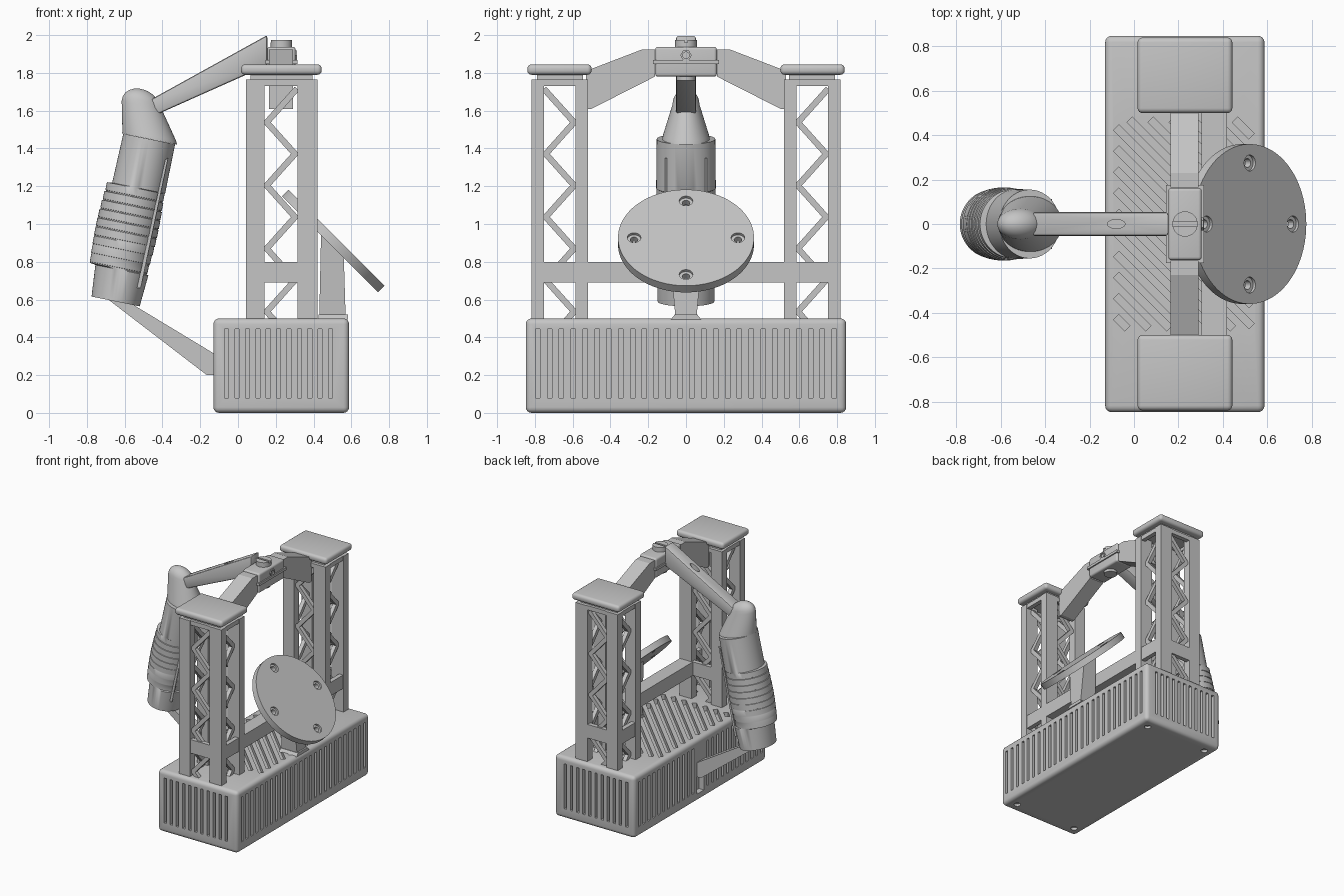
import bpy, bmesh
from math import sin, cos, pi, sqrt
from mathutils import Vector, Matrix

cube = bpy.data.objects.get("Cube")
if cube:
    bpy.data.objects.remove(cube)

grey = bpy.data.materials.new("light_grey")
grey.use_nodes = True
COLOUR = (0.56, 0.56, 0.56, 1)
grey.diffuse_color = COLOUR
grey.node_tree.nodes["Principled BSDF"].inputs["Base Color"].default_value = COLOUR


def finish(bm, name, smooth=False):
    bmesh.ops.recalc_face_normals(bm, faces=bm.faces)
    mesh = bpy.data.meshes.new(name)
    bm.to_mesh(mesh)
    bm.free()
    mesh.materials.append(grey)
    ob = bpy.data.objects.new(name, mesh)
    bpy.context.collection.objects.link(ob)
    if smooth:
        shade(ob)
    return ob


def shade(ob):
    bpy.ops.object.select_all(action='DESELECT')
    ob.select_set(True)
    bpy.context.view_layer.objects.active = ob
    bpy.ops.object.shade_smooth_by_angle(angle=0.6)


def add_box(bm, x, y, z, rot=Matrix()):
    """Box from (low, high) ranges, turned about its own centre."""
    mid = Vector([(a + b) / 2 for a, b in (x, y, z)])
    size = Matrix.Diagonal([b - a for a, b in (x, y, z)] + [1])
    return bmesh.ops.create_cube(bm, size=1, matrix=Matrix.Translation(mid) @ rot @ size)["verts"]


def box(name, x, y, z, bevel=0):
    bm = bmesh.new()
    add_box(bm, x, y, z)
    if bevel:
        bmesh.ops.bevel(bm, geom=bm.edges[:], offset=bevel, segments=4, profile=0.5, affect='EDGES')
    return finish(bm, name, bevel > 0)


def add_cyl(bm, at, r, h, rot=Matrix(), sides=32):
    bmesh.ops.create_cone(bm, cap_ends=True, segments=sides, radius1=r, radius2=r,
                          depth=h, matrix=Matrix.Translation(at) @ rot)


def cyl(name, at, r, h, rot=Matrix(), sides=32):
    bm = bmesh.new()
    add_cyl(bm, at, r, h, rot, sides)
    return finish(bm, name, True)


def prism(name, pts, axis, low, high, bevel=0):
    """Extrude a side profile along x (points are y,z) or y (points are x,z)."""
    bm = bmesh.new()
    place = (lambda p, d: (d, p[0], p[1])) if axis == 'x' else (lambda p, d: (p[0], d, p[1]))
    face = bm.faces.new([bm.verts.new(place(p, low)) for p in pts])
    out = bmesh.ops.extrude_face_region(bm, geom=[face])["geom"]
    shift = Vector(place((0, 0), high - low))
    bmesh.ops.translate(bm, vec=shift, verts=[v for v in out if isinstance(v, bmesh.types.BMVert)])
    if bevel:
        bmesh.ops.bevel(bm, geom=bm.edges[:], offset=bevel, segments=2, profile=0.5, affect='EDGES')
    return finish(bm, name, bevel > 0)


def cut(ob, bm):
    """Subtract the cutter mesh and bake the result."""
    cutter = finish(bm, "cutter")
    cutter.hide_render = True
    mod = ob.modifiers.new("cut", 'BOOLEAN')
    mod.object, mod.operation, mod.solver = cutter, 'DIFFERENCE', 'EXACT'
    bpy.context.view_layer.update()
    baked = bpy.data.meshes.new_from_object(ob.evaluated_get(bpy.context.evaluated_depsgraph_get()))
    ob.modifiers.clear()
    ob.data = baked
    bpy.data.objects.remove(cutter)
    shade(ob)


def loft(name, rings, u):
    """Skin ellipses (x, z, radius across, radius in y) lying in the u/y plane."""
    bm = bmesh.new()
    n, last = 48, None
    for x, z, ru, ry in rings:
        c = Vector((x, 0, z))
        ring = [bm.verts.new(c + u * ru * cos(2 * pi * i / n) + Vector((0, ry * sin(2 * pi * i / n), 0)))
                for i in range(n)]
        if last:
            for i in range(n):
                bm.faces.new((last[i], last[(i + 1) % n], ring[(i + 1) % n], ring[i]))
        else:
            bm.faces.new(ring)
        last = ring
    bm.faces.new(last)
    return finish(bm, name, True)


# Ventilated base
base = box("base", (-0.13, 0.588), (-0.848, 0.848), (0, 0.5), 0.03)
bm = bmesh.new()
for i in range(11):
    x = -0.06 + 0.055 * i
    for s in (-1, 1):
        add_box(bm, (x - 0.011, x + 0.011), sorted((s * 0.8, s * 0.9)), (0.08, 0.445))
for i in range(26):
    y = -0.785 + 0.0628 * i
    add_box(bm, (0.54, 0.65), (y - 0.012, y + 0.012), (0.08, 0.445))
    if abs(y) > 0.08:
        add_box(bm, (-0.2, -0.085), (y - 0.012, y + 0.012), (0.08, 0.445))
add_box(bm, (-0.2, -0.085), (-0.045, 0.045), (0.06, 0.2))
for i in range(16):
    c = -0.5 + 0.095 * i
    x0, x1 = max(-0.08, c - 0.47), min(0.53, c + 0.47)
    if x1 - x0 > 0.02:
        mx, half = (x0 + x1) / 2, (x1 - x0) / sqrt(2)
        add_box(bm, (mx - half, mx + half), (c - mx - 0.017, c - mx + 0.017), (0.46, 0.6),
                Matrix.Rotation(-pi / 4, 4, 'Z'))
for x in (-0.05, 0.505):
    for y in (-0.76, 0.76):
        add_cyl(bm, (x, y, 0), 0.025, 0.04)
cut(base, bm)

# Lattice towers
X0, X1, Y0, Y1 = 0.042, 0.422, 0.52, 0.817
for s, side in ((-1, "right"), (1, "left")):
    yr = lambda a, b: sorted((s * a, s * b))
    bm = bmesh.new()
    for x in ((X0, 0.14), (0.315, X1)):
        for y in ((Y0, Y0 + 0.065), (Y1 - 0.065, Y1)):
            add_box(bm, x, yr(*y), (0.49, 1.765))
    for z in ((0.69, 0.8), (1.73, 1.765)):
        for y in ((Y0 + 0.005, Y0 + 0.04), (Y1 - 0.04, Y1 - 0.005)):
            add_box(bm, (X0 + 0.01, X1 - 0.01), yr(*y), z)
        for x in ((X0 + 0.005, X0 + 0.04), (X1 - 0.04, X1 - 0.005)):
            add_box(bm, x, yr(Y0 + 0.01, Y1 - 0.01), z)
    finish(bm, side + "_tower_frame")

    # Zigzag braces on all four tower faces
    bm = bmesh.new()
    for i in range(8):
        za = 1.705 - 0.167 * i
        zb = max(za - 0.167, 0.49)
        ka = 0.075 if i % 2 == 0 else -0.075
        kb = ka - 2 * ka * (za - zb) / 0.167
        ends = [[Vector((0.227 + k, s * lev, z)) for k, z in ((ka, za), (kb, zb))]
                for lev in (Y0 + 0.035, Y1 - 0.035)]
        ends += [[Vector((lev, s * (0.6675 + k), z)) for k, z in ((ka, za), (kb, zb))]
                 for lev in (X0 + 0.06, X1 - 0.06)]
        for a, b in ends:
            d = b - a
            m = (Matrix.Translation((a + b) / 2) @ d.to_track_quat('Z', 'Y').to_matrix().to_4x4()
                 @ Matrix.Diagonal((0.032, 0.032, d.length + 0.03, 1)))
            bmesh.ops.create_cube(bm, size=1, matrix=m)
    finish(bm, side + "_tower_braces")
    box(side + "_tower_neck", (0.065, 0.395), yr(0.545, 0.79), (1.755, 1.8))
    box(side + "_tower_cap", (0.016, 0.443), yr(0.5, 0.84), (1.79, 1.845), 0.022)

# Beams joining the towers
box("lower_crossbar", (0.305, 0.42), (-0.55, 0.55), (0.69, 0.8))
half_arch = [(0.53, 1.61), (0.5, 1.61), (0.165, 1.78), (0.165, 1.925), (0.23, 1.925), (0.53, 1.81)]
prism("arch_right", [(-y, z) for y, z in half_arch], 'x', 0.165, 0.29)
prism("arch_left", half_arch, 'x', 0.165, 0.29)

# Clamp block with knob and nut
box("clamp_block", (0.155, 0.305), (-0.163, 0.163), (1.78, 1.938), 0.015)
box("clamp_flange", (0.145, 0.315), (-0.175, 0.175), (1.848, 1.868))
knob = cyl("clamp_knob", (0.23, 0, 1.95), 0.057, 0.05)
bm = bmesh.new()
add_box(bm, (0.1, 0.4), (-0.008, 0.008), (1.96, 2.02))
cut(knob, bm)
cyl("clamp_lower_disc", (0.23, 0, 1.775), 0.05, 0.03)
nut = cyl("clamp_nut", (0.306, 0, 1.893), 0.03, 0.014, Matrix.Rotation(pi / 2, 4, 'Y'), 6)
bm = bmesh.new()
add_cyl(bm, (0.31, 0, 1.893), 0.017, 0.01, Matrix.Rotation(pi / 2, 4, 'Y'))
cut(nut, bm)

# Upper handle arm with a shallow eyelet
arm = prism("upper_arm", [(-0.46, 1.66), (0.155, 2.0), (0.155, 1.84), (-0.44, 1.575)], 'y', -0.053, 0.053, 0.012)
bm = bmesh.new()
add_cyl(bm, (0, 0, 0), 0.02, 0.1)
bmesh.ops.transform(bm, matrix=Matrix.Translation((-0.08, 0, 1.88)) @ Matrix.Diagonal((2, 1, 1, 1)), verts=bm.verts)
cut(arm, bm)

# Tilted handle grip with fine grooves
U = Vector((0.98, 0, -0.2))
grip = [(-0.47, 1.45, 0.14, 0.155), (-0.526, 1.19, 0.143, 0.158)]
for i in range(9):
    t = i / 8
    swell = 0.156 + 0.009 * sin(pi * t)
    x, z = -0.541 - 0.083 * t, 1.19 - 0.38 * t
    for dz, r in ((0, swell), (0.04, swell), (0.041, swell - 0.003), (0.046, swell - 0.003)):
        grip.append((x - dz * 0.2, z - dz, r, r))
grip += [(-0.615, 0.755, 0.143, 0.155), (-0.648, 0.59, 0.13, 0.15)]
loft("handle_grip", grip, U)
dome = [(-0.468, 1.45, 0.148, 0.125), (-0.47, 1.47, 0.145, 0.122), (-0.51, 1.63, 0.108, 0.072)]
dome += [(-0.512, 1.63 + 0.085 * sin(a), 0.105 * cos(a), 0.072 * cos(a)) for a in (0.3, 0.6, 0.9, 1.2, 1.45)]
loft("handle_top", dome, U)
for s, side in ((-1, "right"), (1, "left")):
    prism(side + "_grip_rail", [(-0.37, 1.35), (-0.385, 1.34), (-0.535, 0.66), (-0.515, 0.66)],
          'y', s * 0.1, s * 0.112)

# Lower handle arm
prism("lower_arm", [(-0.70, 0.61), (-0.6, 0.6), (-0.12, 0.31), (-0.12, 0.2), (-0.165, 0.2)], 'y', -0.045, 0.045)

# Tilted round plate with countersunk holes
tilt = Matrix.Translation((0.504, 0, 0.91)) @ Matrix.Rotation(pi / 4, 4, 'Y')
bm = bmesh.new()
add_cyl(bm, (0, 0, 0), 0.36, 0.05, sides=96)
bmesh.ops.transform(bm, matrix=tilt, verts=bm.verts)
plate = finish(bm, "round_plate")
for r, h, z in ((0.036, 0.04, 0.03), (0.02, 0.2, 0)):
    bm = bmesh.new()
    for i in range(4):
        add_cyl(bm, (0.275 * cos(i * pi / 2), 0.275 * sin(i * pi / 2), z), r, h)
    bmesh.ops.transform(bm, matrix=tilt, verts=bm.verts)
    cut(plate, bm)

# Flared plate stand
bm = bmesh.new()
for v in add_box(bm, (0.43, 0.57), (-0.085, 0.085), (0.5, 0.83)):
    if v.co.z < 0.6:
        v.co.y *= 0.65
    else:
        v.co.x += 0.01 if v.co.x < 0.5 else -0.01
        v.co.z += 0.13 if v.co.x < 0.5 else 0
finish(bm, "plate_stand")
bm = bmesh.new()
for v in add_box(bm, (0.425, 0.582), (-0.08, 0.08), (0.495, 0.52)):
    if v.co.z > 0.51:
        v.co.y *= 0.75
finish(bm, "stand_foot")
